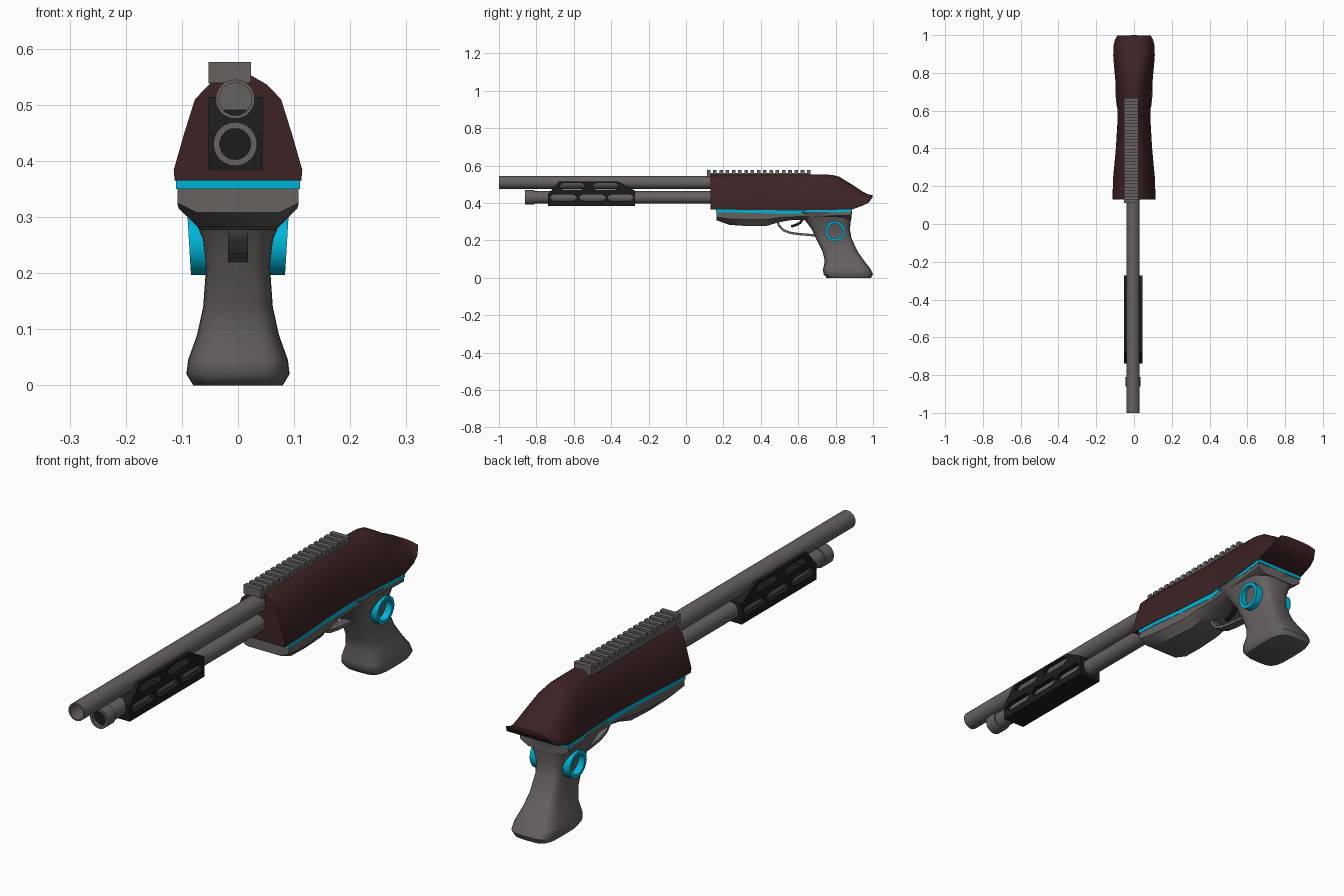
import bpy, bmesh, math
from mathutils import Vector

if "Cube" in bpy.data.objects:
    bpy.data.objects.remove(bpy.data.objects["Cube"])


def material(name, r, g, b):
    m = bpy.data.materials.new(name)
    m.diffuse_color = (r, g, b, 1)
    m.use_nodes = True
    m.node_tree.nodes["Principled BSDF"].inputs["Base Color"].default_value = m.diffuse_color
    return m


GREY = material("warm grey", 0.135, 0.122, 0.118)
MAROON = material("dark maroon", 0.047, 0.017, 0.018)
CYAN = material("cyan", 0.0, 0.46, 0.68)
BLACK = material("black", 0.012, 0.012, 0.012)
CX = -0.005  # barrels sit slightly off centre


def finish(name, bm, mat, smooth=None):
    bmesh.ops.recalc_face_normals(bm, faces=bm.faces)
    me = bpy.data.meshes.new(name)
    bm.to_mesh(me)
    bm.free()
    me.materials.append(mat)
    ob = bpy.data.objects.new(name, me)
    bpy.context.collection.objects.link(ob)
    if smooth:
        bpy.ops.object.select_all(action='DESELECT')
        bpy.context.view_layer.objects.active = ob
        ob.select_set(True)
        bpy.ops.object.shade_smooth_by_angle(angle=math.radians(smooth))
    return ob


def loft(name, rings, mat, smooth=None, loop=False):
    """Skin a list of equal-length point rings, capped or looped."""
    bm = bmesh.new()
    vs = [[bm.verts.new(p) for p in r] for r in rings]
    n = len(vs[0])
    pairs = list(zip(vs, vs[1:])) + ([(vs[-1], vs[0])] if loop else [])
    for a, b in pairs:
        for i in range(n):
            bm.faces.new((a[i], a[(i + 1) % n], b[(i + 1) % n], b[i]))
    if not loop:
        bm.faces.new(vs[0])
        bm.faces.new(vs[-1])
    return finish(name, bm, mat, smooth)


def circle_y(y, z, r, n=24):
    return [(CX + r * math.cos(2 * math.pi * i / n), y, z + r * math.sin(2 * math.pi * i / n)) for i in range(n)]


def tube(name, y0, y1, z, r, bore, mat, depth=0.3):
    return loft(name, [circle_y(y0 + depth, z, bore), circle_y(y0, z, bore),
                       circle_y(y0, z, r), circle_y(y1, z, r)], mat, 40)


def mirrored(half):
    """Complete a half section (x, z) given from top to bottom."""
    return half + [(-x, z) for x, z in reversed(half)]


def box(bm, x0, x1, y0, y1, z0, z1):
    vs = bmesh.ops.create_cube(bm, size=1)['verts']
    for v in vs:
        v.co = Vector(((x0 + x1) / 2 + v.co.x * (x1 - x0), (y0 + y1) / 2 + v.co.y * (y1 - y0),
                       (z0 + z1) / 2 + v.co.z * (z1 - z0)))


def waist(y):
    """Half width of the receiver along its length."""
    pts = [(0.12, 0.115), (0.25, 0.110), (0.4, 0.096), (0.57, 0.086), (0.72, 0.095), (0.88, 0.11), (1.1, 0.11)]
    for (a, wa), (b, wb) in zip(pts, pts[1:]):
        if y <= b:
            return wa + (wb - wa) * (y - a) / (b - a)


# barrel and magazine tube
tube("barrel", -1.0, 0.2, 0.51, 0.035, 0.029, GREY)
tube("magazine_tube", -0.84, 0.2, 0.43, 0.033, 0.026, GREY, 0.1)
tube("magazine_cap", -0.86, -0.81, 0.43, 0.039, 0.028, GREY, 0.03)
loft("magazine_bore", [circle_y(-0.848, 0.43, 0.0275), circle_y(-0.835, 0.43, 0.0275)], BLACK)

# slotted fore-end
outline = [(-0.738, 0.385), (-0.738, 0.447), (-0.68, 0.514), (-0.36, 0.514), (-0.272, 0.465), (-0.272, 0.385)]
fore = loft("fore_end", [[(x, y, z) for y, z in outline] for x in (-0.053, 0.044)], BLACK)
bm = bmesh.new()
for cy, cz, hl in [(-0.655, 0.428, 0.07), (-0.5, 0.428, 0.07), (-0.35, 0.428, 0.068),
                   (-0.608, 0.489, 0.068), (-0.43, 0.489, 0.07)]:
    shape = [(-1, -0.3), (-0.75, -1), (0.75, -1), (1, -0.3), (1, 0.3), (0.75, 1), (-0.75, 1), (-1, 0.3)]
    a, b = [[bm.verts.new((x, cy + u * hl, cz + v * 0.017)) for u, v in shape] for x in (-0.1, 0.1)]
    bm.faces.new(a)
    bm.faces.new(b)
    for i in range(8):
        bm.faces.new((a[i], a[(i + 1) % 8], b[(i + 1) % 8], b[i]))
cutter = finish("slot_cutter", bm, BLACK)
cutter.hide_render = True
mod = fore.modifiers.new("slots", 'BOOLEAN')
mod.operation = 'DIFFERENCE'
mod.solver = 'EXACT'
mod.object = cutter
bpy.context.view_layer.objects.active = fore
bpy.ops.object.modifier_apply(modifier=mod.name)
bpy.data.objects.remove(cutter)

# maroon upper receiver: y, bottom, top, width factor
rings = []
for y, zb, zt, k in [(0.13, 0.365, 0.553, 1), (0.25, 0.364, 0.553, 1), (0.4, 0.362, 0.553, 1),
                     (0.57, 0.36, 0.553, 1), (0.72, 0.362, 0.553, 1), (0.78, 0.363, 0.55, 1),
                     (0.82, 0.364, 0.54, 1), (0.89, 0.366, 0.497, 1), (0.945, 0.386, 0.46, 0.99),
                     (0.975, 0.40, 0.446, 0.92), (0.998, 0.43, 0.441, 0.8)]:
    w, h = waist(y) * k, zt - zb
    half = [(0.022, zt), (w * 0.45, zt - h * 0.09), (w * 0.67, zt - h * 0.23), (w * 0.84, zt - h * 0.56),
            (w, zb + h * 0.1), (w * 0.985, zb)]
    rings.append([(x, y, z) for x, z in mirrored(half)])
loft("upper_receiver", rings, MAROON, 38)

# cyan seam strip
rings = []
for y, zb in [(0.16, 0.35), (0.25, 0.349), (0.4, 0.345), (0.57, 0.34), (0.72, 0.346), (0.888, 0.352)]:
    w = waist(y) * 0.97
    rings.append([(x, y, z) for x, z in mirrored([(w, 0.368), (w, zb)])])
loft("seam_strip", rings, CYAN, 30)

# grey lower receiver: y, underside, flank break
rings = []
for y, zb, zm in [(0.163, 0.308, 0.325), (0.23, 0.283, 0.315), (0.32, 0.277, 0.312), (0.43, 0.277, 0.312),
                  (0.5, 0.298, 0.322), (0.57, 0.309, 0.326), (0.72, 0.31, 0.33), (0.884, 0.315, 0.335)]:
    w = waist(y) * 0.955
    rings.append([(x, y, z) for x, z in mirrored([(w, 0.36), (w, zm), (w * 0.68, zb)])])
loft("lower_receiver", rings, GREY, 38)

# pistol grip: z, front y, back y, half width
rings = []
for z, yf, yb, w in [(0.352, 0.58, 0.888, 0.098), (0.31, 0.635, 0.882, 0.083), (0.26, 0.672, 0.876, 0.063),
                     (0.21, 0.695, 0.885, 0.057), (0.14, 0.73, 0.918, 0.062), (0.09, 0.742, 0.953, 0.073),
                     (0.045, 0.733, 0.988, 0.089), (0.02, 0.735, 1.0, 0.092), (0.0, 0.752, 0.99, 0.08)]:
    ring = []
    for i in range(24):
        c, s = math.cos(2 * math.pi * i / 24), math.sin(2 * math.pi * i / 24)
        ring.append((w * math.copysign(abs(c) ** 0.5, c),
                     (yf + yb) / 2 + (yb - yf) / 2 * math.copysign(abs(s) ** 0.5, s), z))
    rings.append(ring)
loft("pistol_grip", rings, GREY, 50)

# cyan grip rings on both sides
for side, label in ((1, "right"), (-1, "left")):
    rings = []
    for i in range(18):
        a = 2 * math.pi * i / 18
        ring = []
        for r, x in ((0.054, 0.045), (0.054, 0.087), (0.04, 0.087), (0.04, 0.045)):
            z = r * math.sin(a)
            ring.append((side * (x + 0.06 * z), 0.797 + r * math.cos(a), 0.25 + z))
        rings.append(ring)
    loft("grip_ring_" + label, rings, CYAN, 30, loop=True)


def strip(name, path, hw, t, mat):
    """Flat bar swept along a path in the y-z plane."""
    rings = []
    for i, p in enumerate(path):
        a, b = Vector(path[max(i - 1, 0)]), Vector(path[min(i + 1, len(path) - 1)])
        d = (b - a).normalized() * t
        rings.append([(s * hw, p[0] - q * d.y, p[1] + q * d.x) for s, q in ((1, 1), (1, -1), (-1, -1), (-1, 1))])
    loft(name, rings, mat, 40)


# trigger guard and trigger
strip("trigger_guard", [(0.485, 0.31), (0.497, 0.28), (0.52, 0.255), (0.555, 0.241), (0.6, 0.234),
                        (0.65, 0.23), (0.71, 0.224)], 0.018, 0.006, GREY)
strip("trigger", [(0.625, 0.318), (0.612, 0.295), (0.59, 0.283), (0.562, 0.274)], 0.009, 0.007, BLACK)

# toothed top rail
bm = bmesh.new()
box(bm, -0.053, 0.023, 0.115, 0.662, 0.538, 0.561)
for i in range(17):
    y = 0.111 + i * 0.0335
    box(bm, -0.053, 0.023, y, y + 0.019, 0.54, 0.576)
finish("top_rail", bm, GREY)
